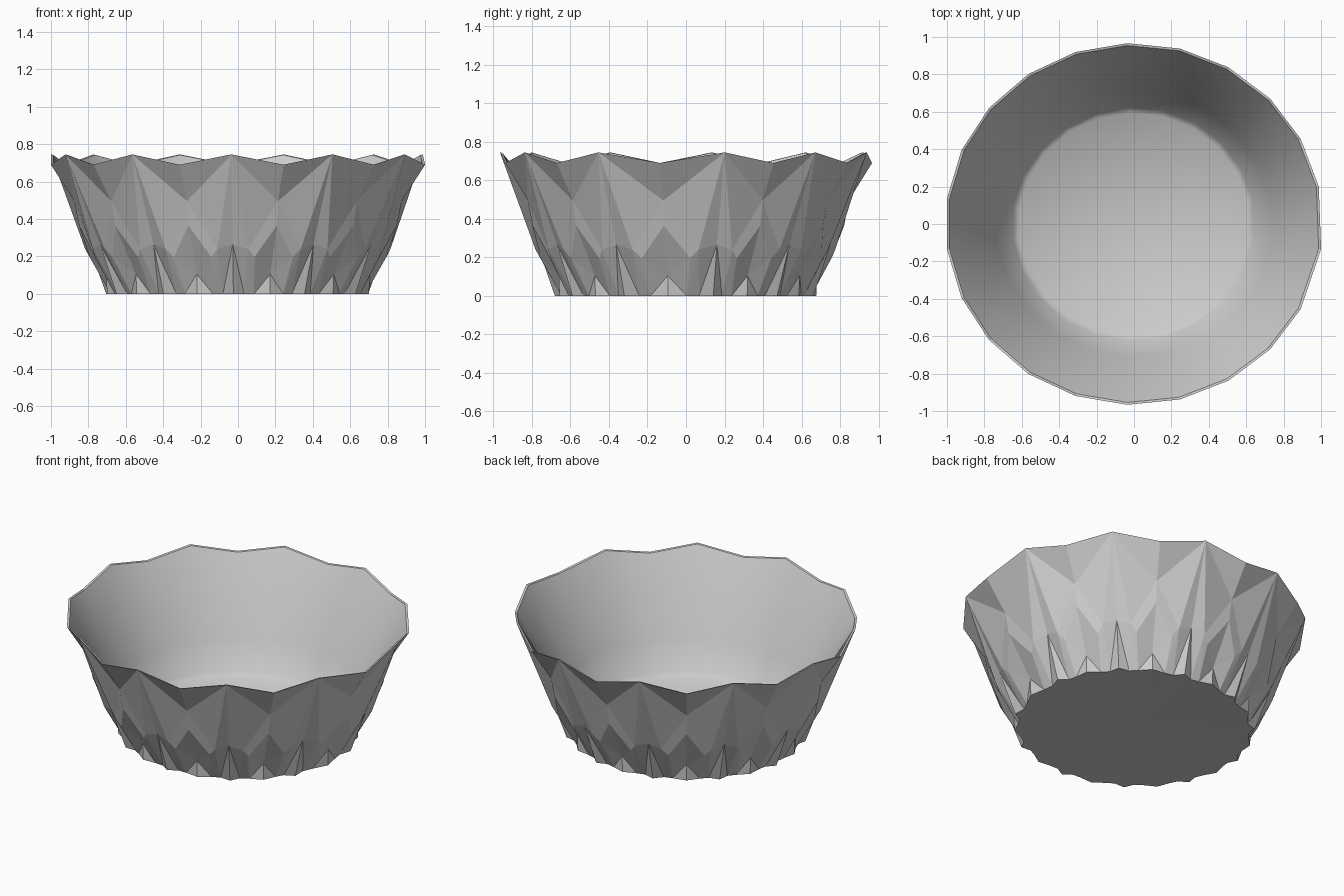
import bpy, bmesh
from math import sin, cos, radians

if "Cube" in bpy.data.objects:
    bpy.data.objects.remove(bpy.data.objects["Cube"])

SX, SY = 1.01, 0.967          # slightly oval footprint

bm = bmesh.new()


def face(points, smooth=False):
    f = bm.faces.new([bm.verts.new(p) for p in points])
    f.smooth = smooth


def half_sector(valley, side, w):
    """Half of one facet group: f = 0 on the rim peak, f = 1 on the rim valley."""
    def p(f, r, z):
        a = radians(valley + side * (1 - f) * w)
        return (SX * r * cos(a), SY * r * sin(a), z)

    # outer facets
    peak, dip = p(0, 1, .745), p(1, 1, .69)
    apex, apex_low = p(1, .875, .495), p(1, .85, .365)
    corner, corner_low = p(.36, .81, .24), p(.52, .785, .195)
    heel = p(0, .80, .265)
    tip = p(1, .705, .105)
    b0, b1, b2, b3 = p(0, .705, 0), p(.3, .67, 0), p(.58, .675, 0), p(1, .70, 0)
    hub = (0, 0, .02)
    for poly in ((peak, dip, apex), (peak, apex, corner), (peak, corner, heel),
                 (apex, apex_low, corner_low, corner),          # chevron
                 (apex_low, tip, corner_low), (corner_low, tip, b2),
                 (tip, b3, b2),                                 # foot triangle
                 (heel, corner, b1), (heel, b1, b0),
                 (corner, corner_low, b2), (corner, b2, b1),
                 (b0, b1, hub), (b1, b2, hub), (b2, b3, hub)):  # underside
        face(poly)

    # rim lip
    in_peak, in_dip = p(0, .987, .742), p(1, .987, .687)
    face((peak, dip, in_dip, in_peak))

    # smooth inside wall and floor
    prof = [(.845, .48), (.735, .25), (.645, .08), (.615, .055)]
    left = [in_peak] + [p(0, r, z) for r, z in prof]
    right = [in_dip] + [p(1, r, z) for r, z in prof]
    for i in range(len(prof)):
        face((left[i], right[i], right[i + 1], left[i + 1]), True)
    face((left[-1], right[-1], (0, 0, .055)), True)


# ten regular sectors and one wider one on the right
sectors = [(-8, 20)] + [(28 + 32 * k, 16) for k in range(10)]
for valley, w in sectors:
    for side in (-1, 1):
        half_sector(valley, side, w)

bmesh.ops.remove_doubles(bm, verts=bm.verts, dist=.0005)
bmesh.ops.recalc_face_normals(bm, faces=bm.faces)
mesh = bpy.data.meshes.new("faceted_bowl")
bm.to_mesh(mesh)
bm.free()
bowl = bpy.data.objects.new("faceted_bowl", mesh)
bpy.context.collection.objects.link(bowl)
